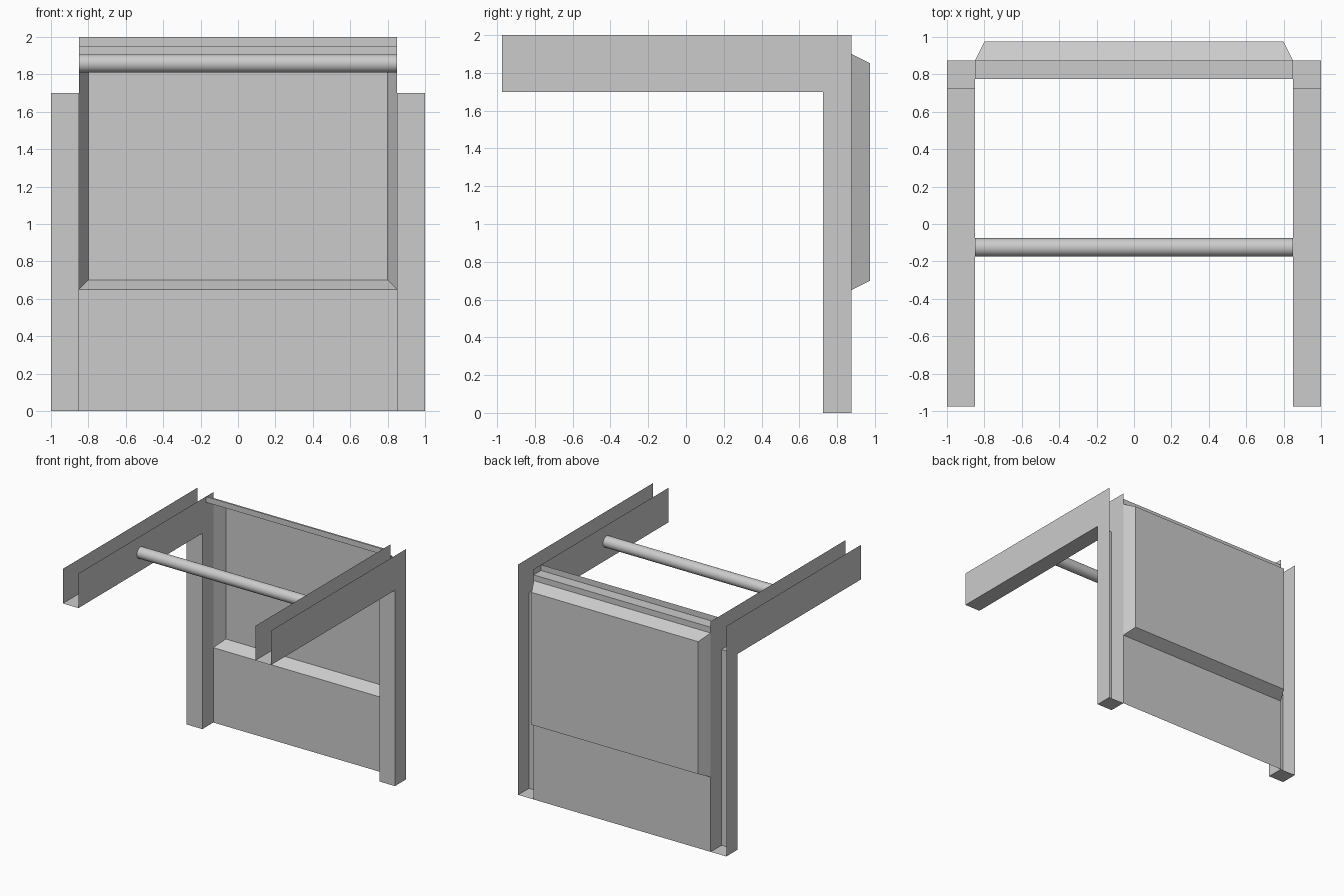
import bpy, bmesh
from math import pi
from mathutils import Matrix

if "Cube" in bpy.data.objects:
    bpy.data.objects.remove(bpy.data.objects["Cube"])

BACK = 0.975      # rearmost plane of the bulged panel; the arms reach -BACK
REAR = 0.875      # rear plane of legs and panel
IN, OUT = 0.85, 1.0


def make(name, bm):
    me = bpy.data.meshes.new(name)
    bm.to_mesh(me)
    bm.free()
    ob = bpy.data.objects.new(name, me)
    bpy.context.collection.objects.link(ob)
    return ob


def strip(bm, path, x0, x1):
    """Sweep an open (y, z) path along x; returns the two vertex rows."""
    rows = [[bm.verts.new((x, y, z)) for y, z in path] for x in (x0, x1)]
    a, b = rows
    for i in range(len(path) - 1):
        bm.faces.new((a[i], b[i], b[i + 1], a[i + 1]))
    return rows


# Side frames: L-shaped open sheet channels (arm floor, leg front, leg foot)
bm = bmesh.new()
outline = [(REAR, 2), (-BACK, 2), (-BACK, 1.7), (0.725, 1.7), (0.725, 0), (REAR, 0)]
rows = strip(bm, outline[2:], IN, OUT)
for row, x in zip(rows, (IN, OUT)):
    top = [bm.verts.new((x, y, z)) for y, z in outline[:2]]
    bm.faces.new(top + row)
bmesh.ops.recalc_face_normals(bm, faces=bm.faces)
frame = make("side_frames", bm)
mirror = frame.modifiers.new("mirror", 'MIRROR')
mirror.use_axis[0] = True

# Back panel: flat lower apron
bm = bmesh.new()
strip(bm, [(REAR, 0), (REAR, 0.65)], -IN, IN)
make("lower_panel", bm)

# Back panel: recessed pan bulging to the rear
bm = bmesh.new()
rings = []
for hx, y, z0, z1 in ((IN, REAR, 0.65, 1.9), (0.8, BACK, 0.7, 1.85)):
    rings.append([bm.verts.new((x, y, z)) for x, z in
                  ((-hx, z0), (hx, z0), (hx, z1), (-hx, z1))])
rim, floor = rings
bm.faces.new(floor[::-1])
for i in range(4):
    j = (i + 1) % 4
    bm.faces.new((rim[i], floor[i], floor[j], rim[j]))
make("recessed_panel", bm)

# Stepped ledge above the panel
bm = bmesh.new()
strip(bm, [(REAR, 1.9), (REAR, 1.95), (0.775, 1.95), (0.775, 2)], -IN, IN)
make("top_ledge", bm)

# Round cross bar between the arms
bm = bmesh.new()
bmesh.ops.create_cone(bm, cap_ends=False, segments=32, radius1=0.049, radius2=0.049,
                      depth=2 * IN,
                      matrix=Matrix.Translation((0, -0.125, 1.858)) @ Matrix.Rotation(pi / 2, 4, 'Y'))
for f in bm.faces:
    f.smooth = True
make("cross_bar", bm)
